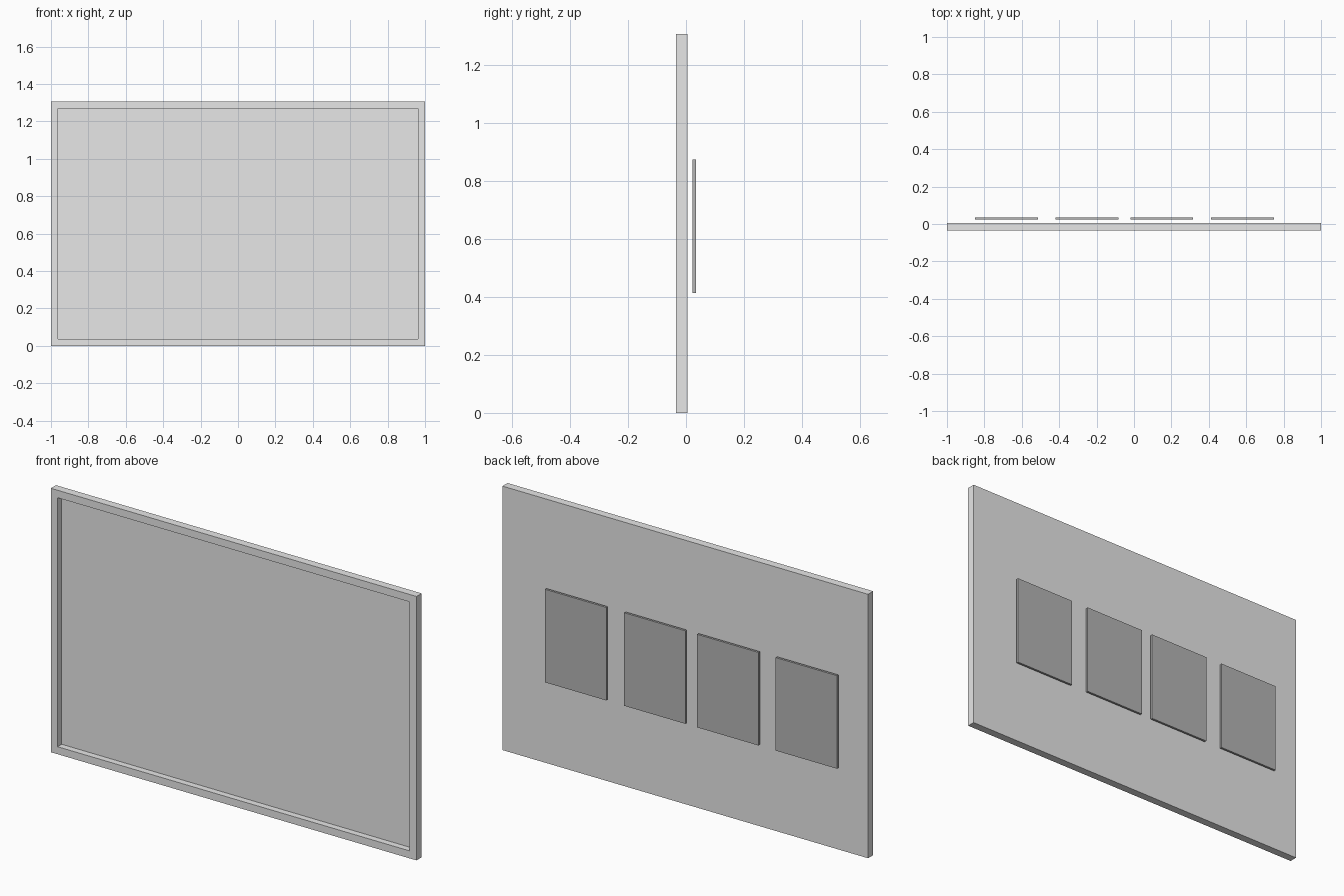
import bpy
import bmesh
from mathutils import Vector

cube = bpy.data.objects.get("Cube")
if cube:
    bpy.data.objects.remove(cube, do_unlink=True)


def make_material(name, value):
    mat = bpy.data.materials.new(name)
    mat.use_nodes = True
    color = (value, value, value, 1)
    mat.diffuse_color = color
    mat.node_tree.nodes["Principled BSDF"].inputs["Base Color"].default_value = color
    return mat


def make_box(name, low, high, mat, border=0, recess=0):
    """Box between two corners, optionally with a recessed front face."""
    low, high = Vector(low), Vector(high)
    bm = bmesh.new()
    bmesh.ops.create_cube(bm, size=1)
    for v in bm.verts:
        v.co = (low + high) / 2 + v.co * (high - low)
    if recess:
        bm.normal_update()
        front = min(bm.faces, key=lambda f: f.normal.y)
        bmesh.ops.inset_region(bm, faces=[front], thickness=border, use_even_offset=True)
        # A second, zero-width inset gives the recess its straight walls
        bmesh.ops.inset_region(bm, faces=[front], thickness=0)
        for v in front.verts:
            v.co.y += recess
    bmesh.ops.recalc_face_normals(bm, faces=bm.faces)
    mesh = bpy.data.meshes.new(name)
    bm.to_mesh(mesh)
    bm.free()
    mesh.materials.append(mat)
    obj = bpy.data.objects.new(name, mesh)
    bpy.context.collection.objects.link(obj)
    return obj


light_grey = make_material("light grey", 0.8)
mid_grey = make_material("mid grey", 0.46)

# Shallow tray: flat back, raised rim around the front
make_box("framed_board", (-1, -0.034, 0), (1, 0.006, 1.305), light_grey,
         border=0.037, recess=0.032)

# Four thin plates floating just behind the board
for i, x in enumerate((-0.85, -0.42, -0.02, 0.412)):
    make_box(f"back_plate_{i + 1}", (x, 0.023, 0.413), (x + 0.336, 0.034, 0.873), mid_grey)
